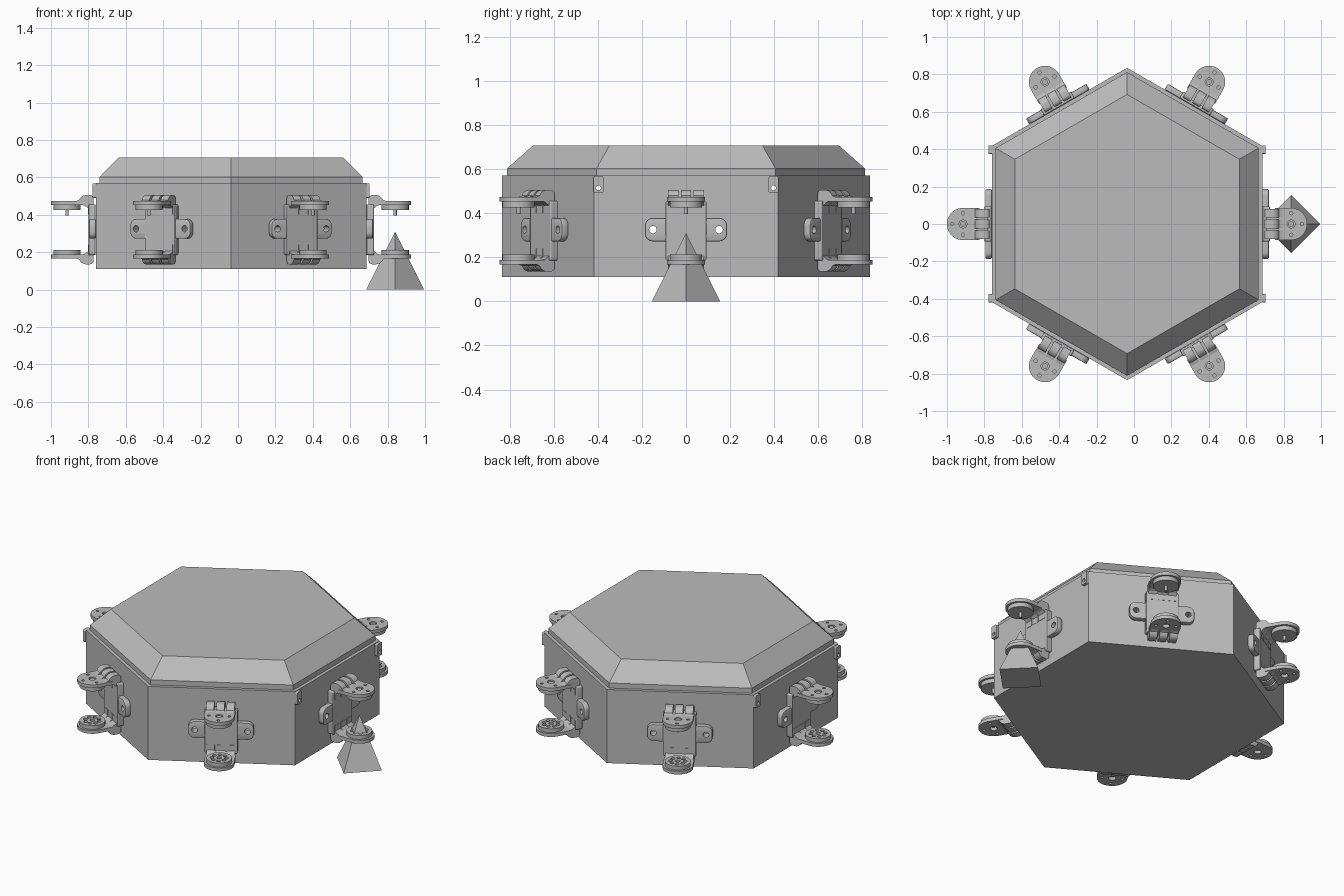
import bpy, bmesh, math
from mathutils import Matrix, Vector

cube = bpy.data.objects.get("Cube")
if cube:
    bpy.data.objects.remove(cube, do_unlink=True)

grey = bpy.data.materials.new("light_grey")
grey.use_nodes = True
grey.diffuse_color = (0.5, 0.5, 0.5, 1)
grey.node_tree.nodes["Principled BSDF"].inputs["Base Color"].default_value = (0.5, 0.5, 0.5, 1)

CX = -0.037          # body axis
APO = 0.723          # distance from axis to each wall
MID = 0.32           # clamp mid height
PIVOT = 0.877        # clamp disc centre from axis
UP = Matrix()                                               # profile (x, y), extruded along z
OUT = Matrix(((0, 0, 1, 0), (1, 0, 0, 0), (0, 1, 0, 0), (0, 0, 0, 1)))   # profile (y, z), along x
SIDE = Matrix(((1, 0, 0, 0), (0, 0, 1, 0), (0, 1, 0, 0), (0, 0, 0, 1)))  # profile (x, z), along y


def arc(cx, cy, r, a0, a1, n):
    angles = [math.radians(a0 + (a1 - a0) * i / n) for i in range(n + 1)]
    return [(cx + r * math.cos(a), cy + r * math.sin(a)) for a in angles]


def circle(cx, cy, r, n=24, start=0):
    return arc(cx, cy, r, start, start + 360, n)[:-1]


def rounded(cx, cy, hw, hh, r):
    pts = []
    for i, (sx, sy) in enumerate(((1, 1), (-1, 1), (-1, -1), (1, -1))):
        pts += arc(cx + sx * (hw - r), cy + sy * (hh - r), r, 90 * i, 90 * i + 90, 6)
    return pts


def hexagon(apothem):
    return circle(0, 0, apothem / math.cos(math.pi / 6), 6, 90)


def loft(bm, sections, frame=UP):
    """Closed solid through (profile, height) sections."""
    rings = [[bm.verts.new(frame @ Vector((x, y, h))) for x, y in pts] for pts, h in sections]
    bm.faces.new(rings[0])
    bm.faces.new(rings[-1])
    for a, b in zip(rings, rings[1:]):
        for i in range(len(a)):
            j = (i + 1) % len(a)
            bm.faces.new((a[i], a[j], b[j], b[i]))


def slab(bm, pts, lo, hi, frame=UP):
    loft(bm, [(pts, lo), (pts, hi)], frame)


def make(name, build, place=Matrix.Translation((CX, 0, 0)), bevel=0):
    bm = bmesh.new()
    build(bm)
    bmesh.ops.recalc_face_normals(bm, faces=bm.faces)
    mesh = bpy.data.meshes.new(name)
    bm.to_mesh(mesh)
    bm.free()
    mesh.materials.append(grey)
    ob = bpy.data.objects.new(name, mesh)
    ob.matrix_world = place
    bpy.context.collection.objects.link(ob)
    if bevel:
        mod = ob.modifiers.new("soft_edge", 'BEVEL')
        mod.width, mod.segments, mod.limit_method = bevel, 2, 'ANGLE'
        mod.angle_limit = math.radians(40)
    return ob


def cut(ob, build):
    """Subtract a temporary solid and bake the result."""
    tool = make("cutter", build)
    tool.hide_render = True
    mod = ob.modifiers.new("cut", 'BOOLEAN')
    mod.object, mod.solver = tool, 'EXACT'
    bake(ob)
    bpy.data.objects.remove(tool, do_unlink=True)


def bake(ob):
    bpy.context.view_layer.update()
    mesh = bpy.data.meshes.new_from_object(ob.evaluated_get(bpy.context.evaluated_depsgraph_get()))
    ob.modifiers.clear()
    ob.data = mesh


def smooth(ob):
    bpy.ops.object.select_all(action='DESELECT')
    ob.select_set(True)
    bpy.context.view_layer.objects.active = ob
    bpy.ops.object.shade_smooth_by_angle(angle=math.radians(32))


# Hollow body with bolt holes in every wall
def wall_holes(bm):
    for k in range(6):
        turn = Matrix.Rotation(math.radians(60 * k), 4, 'Z')
        for y in (-0.15, 0.15):
            slab(bm, circle(y, MID + 0.005, 0.017), APO - 0.06, APO + 0.06, turn @ OUT)


def lug_holes(bm):
    for k in (0, 180):
        turn = Matrix.Rotation(math.radians(k), 4, 'Z')
        for y in (-0.397, 0.397):
            slab(bm, circle(y, 0.514, 0.011, 16), APO - 0.05, APO + 0.05, turn @ OUT)


body = make("body", lambda bm: slab(bm, hexagon(APO), 0.11, 0.57))
cut(body, lambda bm: slab(bm, hexagon(APO - 0.02), 0.13, 0.55))
cut(body, wall_holes)
cut(body, lug_holes)

# Lid with sloping sides
make("lid", lambda bm: loft(bm, [(hexagon(0.703), 0.57), (hexagon(0.703), 0.602),
                                 (hexagon(0.6), 0.707)]))


# Latch lugs at the corners of the left and right walls
def lugs(bm):
    for k in (0, 180):
        turn = Matrix.Rotation(math.radians(k), 4, 'Z')
        for y in (-0.397, 0.397):
            slab(bm, rounded(y, 0.529, 0.022, 0.039, 0.008), APO, APO + 0.018, turn @ OUT)


lug = make("corner_lugs", lugs)
cut(lug, lug_holes)


# Clamp parts, modelled on the left wall and repeated around the body
def wing(bm):
    slab(bm, rounded(0, MID + 0.005, 0.186, 0.053, 0.035), APO, 0.758, OUT)


def spine(bm):
    slab(bm, rounded(0, MID, 0.094, 0.135, 0.01), APO + 0.001, 0.763, OUT)


def mirrored(build):
    def run(bm):
        build(bm)
        flip = Matrix.Translation((0, 0, 2 * MID)) @ Matrix.Diagonal((1, 1, -1, 1))
        bmesh.ops.transform(bm, matrix=flip, verts=bm.verts)
    return run


def knuckles(bm):
    # bent straps leading from the spine to the tongue
    bend = [(0.735, 0.4), (0.735, 0.485)] + arc(0.755, 0.485, 0.02, 180, 90, 4)
    bend += arc(0.775, 0.465, 0.04, 90, 20, 5) + [(0.83, 0.473), (0.83, 0.452), (0.785, 0.452)]
    bend += [(0.765, 0.435), (0.765, 0.4)]
    for y in (-0.058, 0, 0.058):
        slab(bm, bend, y - 0.023, y + 0.023, SIDE)
    core = [(0.745, 0.41), (0.745, 0.47), (0.8, 0.47), (0.8, 0.455), (0.762, 0.44), (0.762, 0.41)]
    slab(bm, core, -0.08, 0.08, SIDE)


def tongue(bm):
    slab(bm, arc(PIVOT, 0, 0.086, -90, 90, 24) + [(0.79, 0.086), (0.79, -0.086)], 0.452, 0.473)


def tongue_holes(bm):
    slab(bm, circle(PIVOT, 0, 0.021), 0.44, 0.49)
    for x, y in circle(PIVOT, 0, 0.058, 4):
        slab(bm, circle(x, y, 0.009, 12), 0.44, 0.49)


def upper_pad(bm):
    slab(bm, circle(PIVOT, 0, 0.073, 32), 0.426, 0.4525)
    slab(bm, circle(PIVOT, 0, 0.015, 16), 0.45, 0.468)
    slab(bm, circle(PIVOT, 0, 0.009, 16), 0.395, 0.43)


def lower_pad(bm):
    slab(bm, circle(PIVOT, 0, 0.073, 32), 0.187, 0.212)


def pad_holes(bm):
    slab(bm, circle(PIVOT, 0, 0.014, 16), 0.195, 0.23)
    for x, y in circle(PIVOT, 0, 0.042, 8):
        slab(bm, circle(x, y, 0.012, 12), 0.195, 0.23)


wing_plate = make("clamp_wing_plate", wing, bevel=0.006)
bake(wing_plate)
cut(wing_plate, wall_holes)
spine_plate = make("clamp_spine", spine, bevel=0.004)
pad_low = make("clamp_lower_pad", lower_pad)
cut(pad_low, pad_holes)
parts = [wing_plate, spine_plate, pad_low, make("clamp_upper_pad", upper_pad)]
for label, wrap in (("upper", lambda f: f), ("lower", mirrored)):
    flap = make("clamp_%s_tongue" % label, wrap(tongue))
    cut(flap, wrap(tongue_holes))
    parts += [flap, make("clamp_%s_knuckles" % label, wrap(knuckles))]

for part in parts:
    smooth(part)
    for k in range(1, 6):
        copy = part.copy()
        copy.name = "%s_%d" % (part.name, k + 1)
        copy.matrix_world = Matrix.Translation((CX, 0, 0)) @ Matrix.Rotation(math.radians(60 * k), 4, 'Z')
        bpy.context.collection.objects.link(copy)

# Pointed support under the left clamp
make("pyramid_stand", lambda bm: loft(bm, [(circle(PIVOT, 0, 0.155, 4), 0),
                                           (circle(PIVOT, 0, 0.001, 4), 0.308)]))
